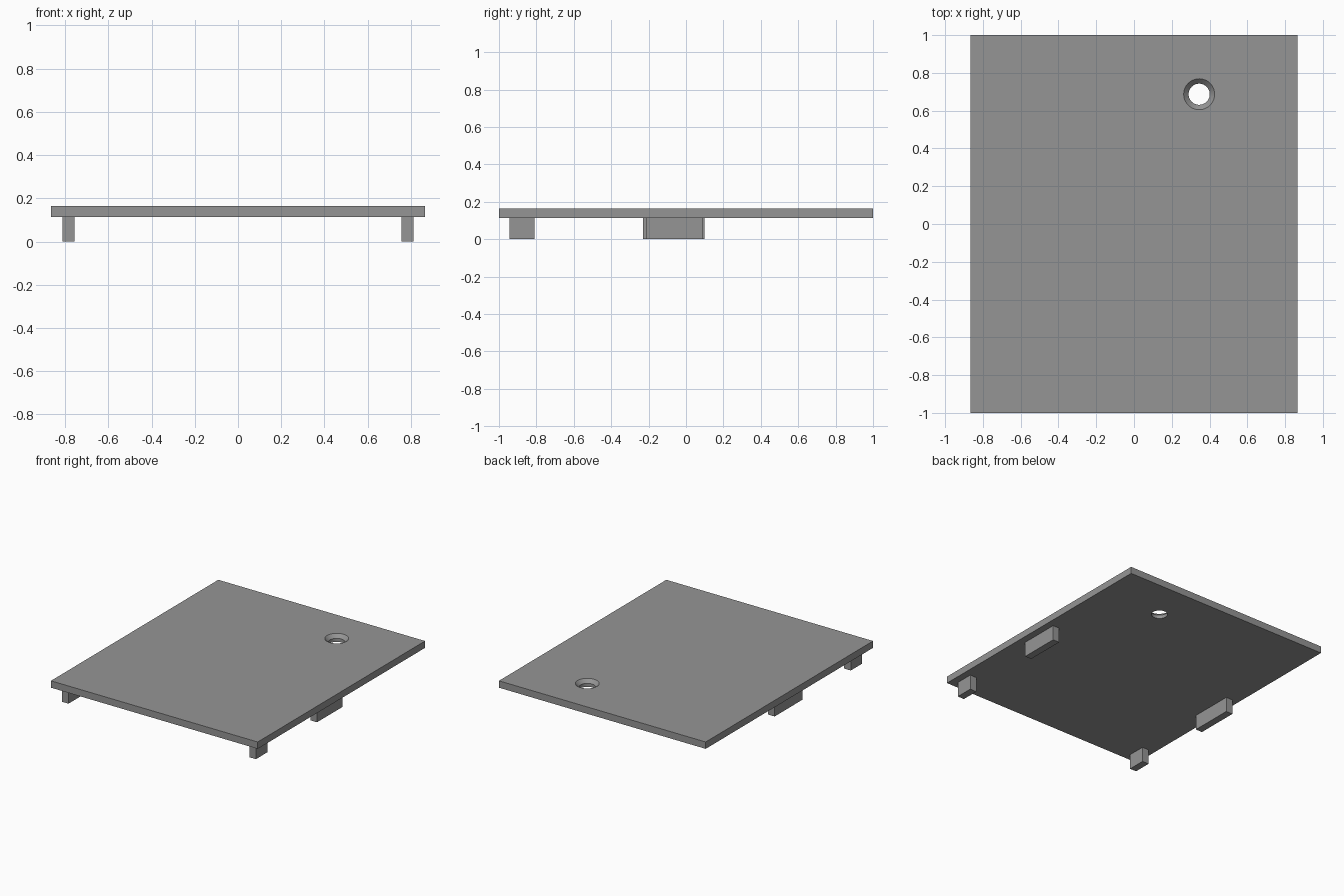
import bpy
import bmesh
from math import radians
from mathutils import Matrix

cube = bpy.data.objects.get("Cube")
if cube:
    bpy.data.objects.remove(cube, do_unlink=True)

PLATE_BOTTOM, PLATE_TOP = 0.113, 0.165

grey = bpy.data.materials.new("plain grey")
grey.use_nodes = True
grey.diffuse_color = (0.3, 0.3, 0.3, 1)
grey.node_tree.nodes["Principled BSDF"].inputs["Base Color"].default_value = (0.3, 0.3, 0.3, 1)


def add_object(name, bm):
    bmesh.ops.recalc_face_normals(bm, faces=bm.faces)
    mesh = bpy.data.meshes.new(name)
    bm.to_mesh(mesh)
    bm.free()
    mesh.materials.append(grey)
    obj = bpy.data.objects.new(name, mesh)
    bpy.context.collection.objects.link(obj)
    return obj


def box(name, low, high):
    bm = bmesh.new()
    size = [b - a for a, b in zip(low, high)]
    centre = [(a + b) / 2 for a, b in zip(low, high)]
    matrix = Matrix.Translation(centre) @ Matrix.Diagonal((*size, 1))
    bmesh.ops.create_cube(bm, size=1, matrix=matrix)
    return add_object(name, bm)


def lathe(name, profile, x, y, steps=48):
    bm = bmesh.new()
    verts = [bm.verts.new((r, 0, z)) for r, z in profile]
    edges = [bm.edges.new(pair) for pair in zip(verts, verts[1:])]
    bmesh.ops.spin(bm, geom=verts + edges, cent=(0, 0, 0), axis=(0, 0, 1),
                   angle=radians(360), steps=steps)
    bmesh.ops.remove_doubles(bm, verts=bm.verts, dist=0.0001)
    bmesh.ops.translate(bm, verts=bm.verts, vec=(x, y, 0))
    return add_object(name, bm)


# Flat cover plate
plate = box("cover_plate", (-0.865, -1, PLATE_BOTTOM), (0.865, 1, PLATE_TOP))

# Countersunk screw hole through the plate
hole, sink, lip = 0.056, 0.082, 0.01
cutter = lathe("screw_hole_cutter", [
    (0, PLATE_BOTTOM - lip), (hole, PLATE_BOTTOM - lip),
    (hole, PLATE_TOP - (sink - hole)), (sink, PLATE_TOP),
    (sink, PLATE_TOP + lip), (0, PLATE_TOP + lip)], 0.345, 0.687)
cutter.hide_render = True
cut = plate.modifiers.new("screw_hole", 'BOOLEAN')
cut.operation = 'DIFFERENCE'
cut.solver = 'EXACT'
cut.object = cutter
bpy.context.view_layer.objects.active = plate
plate.select_set(True)
bpy.ops.object.modifier_apply(modifier=cut.name)
bpy.data.objects.remove(cutter, do_unlink=True)
bpy.ops.object.shade_smooth_by_angle(angle=radians(30))

# Locating tabs underneath; the right middle tab is slightly longer
for side, sign, start, end in (("left", 1, -0.215, 0.09), ("right", -1, -0.23, 0.1)):
    x0, x1 = sorted((sign * 0.757, sign * 0.812))
    box(f"front_{side}_tab", (x0, -0.945, 0), (x1, -0.81, PLATE_BOTTOM))
    box(f"middle_{side}_tab", (x0, start, 0), (x1, end, PLATE_BOTTOM))
